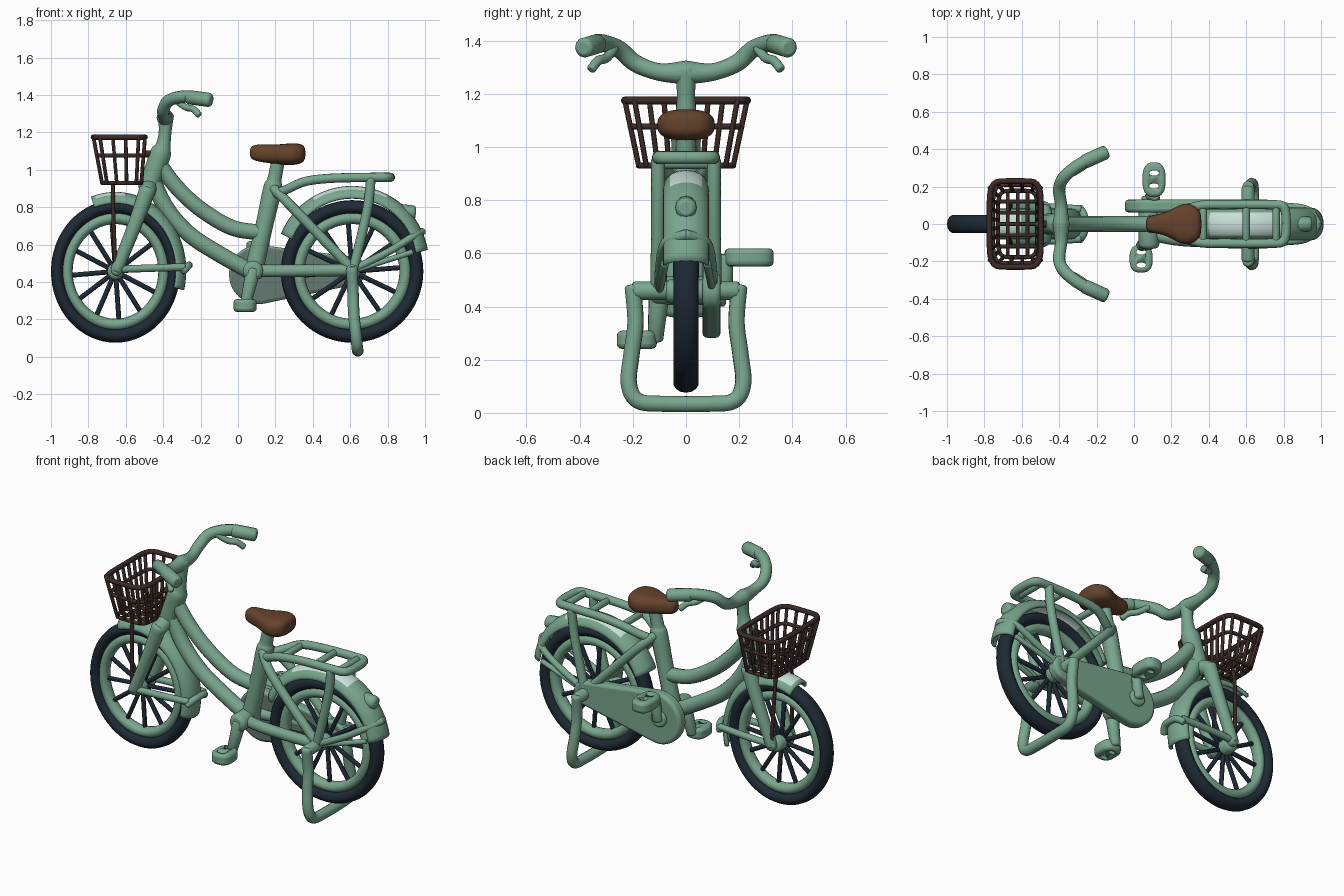
import bpy, bmesh, math
from mathutils import Vector as V

if "Cube" in bpy.data.objects:
    bpy.data.objects.remove(bpy.data.objects["Cube"])


def material(name, rgb):
    m = bpy.data.materials.new(name)
    m.diffuse_color = (*rgb, 1)
    m.use_nodes = True
    m.node_tree.nodes["Principled BSDF"].inputs["Base Color"].default_value = m.diffuse_color
    return m


GREEN = material("sage green", (0.19, 0.38, 0.27))
NAVY = material("dark navy", (0.013, 0.023, 0.035))
BROWN = material("saddle brown", (0.13, 0.055, 0.025))
WICKER = material("dark basket brown", (0.045, 0.024, 0.02))
PALE = material("pale mint", (0.58, 0.74, 0.68))
GREY = material("grey green", (0.13, 0.19, 0.165))


def add(name, data, *mats):
    ob = bpy.data.objects.new(name, data)
    bpy.context.collection.objects.link(ob)
    for m in mats:
        data.materials.append(m)
    return ob


def smooth(ob, angle=40):
    bpy.ops.object.select_all(action='DESELECT')
    ob.select_set(True)
    bpy.context.view_layer.objects.active = ob
    bpy.ops.object.shade_smooth_by_angle(angle=math.radians(angle))


def catmull(p, cyclic, n=6):
    """Smooth path through 4D points (x, y, z, radius)."""
    k, out = len(p), []
    get = (lambda i: p[i % k]) if cyclic else (lambda i: p[max(0, min(k - 1, i))])
    for i in range(k if cyclic else k - 1):
        a, b, c, d = (get(i + j) for j in (-1, 0, 1, 2))
        for s in range(n):
            t = s / n
            out.append(0.5 * (2 * b + (c - a) * t + (2 * a - 5 * b + 4 * c - d) * t * t
                              + (3 * b - a - 3 * c + d) * t ** 3))
    return out if cyclic else out + [p[-1]]


def tubes(name, paths, r, mat, cyclic=False, res=4):
    """Round tubes along paths; a 4th coordinate overrides the radius."""
    cu = bpy.data.curves.new(name, 'CURVE')
    cu.dimensions, cu.bevel_depth, cu.bevel_resolution, cu.use_fill_caps = '3D', 1, res, True
    for path in paths:
        pts = [V((*q, r)) if len(q) == 3 else V(q) for q in path]
        if len(pts) > 2:
            pts = catmull(pts, cyclic)
        if not cyclic:  # softly rounded ends
            for end, nxt in ((0, 1), (-1, -2)):
                e = pts[end]
                d = (e.xyz - pts[nxt].xyz).normalized()
                cap = [V((*(e.xyz + d * e.w * o), e.w * s)) for o, s in ((0.25, 0.9), (0.4, 0.6))]
                pts = cap[::-1] + pts if end == 0 else pts + cap
        sp = cu.splines.new('POLY')
        sp.points.add(len(pts) - 1)
        for q, v in zip(sp.points, pts):
            q.co, q.radius = (*v.xyz, 1), v.w
        sp.use_cyclic_u, sp.use_smooth = cyclic, True
    ob = add(name, cu, mat)
    bpy.ops.object.select_all(action='DESELECT')
    ob.select_set(True)
    bpy.context.view_layer.objects.active = ob
    bpy.ops.object.convert(target='MESH')
    return ob


def both(path):
    return [path, [(q[0], -q[1], *q[2:]) for q in path]]


def ring(name, c, major, minor, sx, wide, mat):
    bpy.ops.mesh.primitive_torus_add(location=c, rotation=(math.pi / 2, 0, 0), major_segments=64,
                                     minor_segments=14, major_radius=major, minor_radius=minor)
    ob = bpy.context.object
    ob.name, ob.scale = name, (sx, 1, wide)
    ob.data.materials.append(mat)
    smooth(ob, 180)


def fender(name, c, sx, a0, a1, r0, r1, w, h, pale):
    """Arched strip around a wheel, with a pale band along part of the crown."""
    bm, n, m = bmesh.new(), 36, 12
    rows = []
    for i in range(n + 1):
        a = math.radians(a0 + (a1 - a0) * i / n)
        row = []
        for j in range(m + 1):
            t = math.pi * (j / m - 0.5)
            r = r0 + (r1 - r0) * max(0, math.sin(a)) - h * (1 - math.cos(t))
            row.append(bm.verts.new((c[0] + sx * r * math.cos(a), w * math.sin(t), c[2] + r * math.sin(a))))
        rows.append(row)
    for i in range(n):
        deg = a0 + (a1 - a0) * (i + 0.5) / n
        for j in range(m):
            f = bm.faces.new((rows[i][j], rows[i][j + 1], rows[i + 1][j + 1], rows[i + 1][j]))
            f.material_index = int(pale[0] < deg < pale[1] and 3 <= j < m - 3)
    bmesh.ops.recalc_face_normals(bm, faces=bm.faces)
    me = bpy.data.meshes.new(name)
    bm.to_mesh(me)
    ob = add(name, me, GREEN, PALE)
    so = ob.modifiers.new("thickness", 'SOLIDIFY')
    so.thickness, so.offset = 0.014, 0
    smooth(ob)


def slab(name, outline, axis, lo, hi, bev, *mats):
    """Extrude a 2D outline along y or z with rounded edges."""
    bm = bmesh.new()
    put = (lambda u, v, d: (u, d, v)) if axis == 'y' else (lambda u, v, d: (u, v, d))
    f = bm.faces.new([bm.verts.new(put(u, v, lo)) for u, v in outline])
    g = bmesh.ops.extrude_face_region(bm, geom=[f])['geom']
    bmesh.ops.translate(bm, verts=[e for e in g if isinstance(e, bmesh.types.BMVert)], vec=put(0, 0, hi - lo))
    bmesh.ops.recalc_face_normals(bm, faces=bm.faces)
    if len(mats) > 1:  # inner side gets the second colour
        for f in bm.faces:
            f.material_index = int(f.normal.y < -0.9)
    me = bpy.data.meshes.new(name)
    bm.to_mesh(me)
    ob = add(name, me, *mats)
    b = ob.modifiers.new("soft edge", 'BEVEL')
    b.width, b.segments, b.limit_method = bev, 3, 'ANGLE'
    smooth(ob)
    return ob


def oval(cx, cy, rx, ry, e=1.0, n=32):
    out = []
    for i in range(n):
        a = 2 * math.pi * i / n
        c, s = math.cos(a), math.sin(a)
        out.append((cx + rx * math.copysign(abs(c) ** e, c), cy + ry * math.copysign(abs(s) ** e, s)))
    return out


# Wheels: tyre, rim, hub, spokes
F, R = (-0.655, 0, 0.457), (0.61, 0, 0.457)
for side, c, sx in (("front", F, 0.905), ("rear", R, 1.0)):
    ring(side + "_tyre", c, 0.344, 0.037, sx, 1.3, NAVY)
    ring(side + "_rim", c, 0.285, 0.032, sx, 1.15, GREEN)
    spokes = []
    for i in range(12):
        a = 2 * math.pi * (i + 0.15) / 12
        spokes.append([(c[0] + sx * d * math.cos(a), 0, c[2] + d * math.sin(a)) for d in (0.03, 0.275)])
    tubes(side + "_spokes", spokes, 0.013, NAVY, res=2)
    tubes(side + "_hub", [[(c[0], -0.06, c[2]), (c[0], 0.06, c[2])]], 0.045, GREEN)
tubes("front_axle", [[(-0.648, -0.1, 0.465), (-0.648, 0.1, 0.465)]], 0.032, GREEN)
tubes("rear_axle", [[(0.61, -0.19, 0.46), (0.61, 0.19, 0.46)]], 0.035, GREEN)

# Fenders and their stays
fender("front_fender", F, 0.905, -14, 110, 0.41, 0.418, 0.075, 0.055, (82, 108))
fender("rear_fender", R, 1.0, 16, 152, 0.4, 0.45, 0.08, 0.06, (64, 118))
tubes("front_fender_stays", both([(-0.648, 0.09, 0.468), (-0.45, 0.09, 0.475), (-0.29, 0.08, 0.48)]), 0.02, GREEN)
tubes("front_fender_hoop", [[(-0.29, -0.085, 0.46), (-0.268, -0.05, 0.485), (-0.262, 0, 0.49),
                             (-0.268, 0.05, 0.485), (-0.29, 0.085, 0.46)]], 0.02, GREEN)
tubes("rear_fender_stays", both([(0.62, 0.1, 0.47), (0.8, 0.095, 0.56), (0.93, 0.075, 0.64), (0.985, 0, 0.67)]),
      0.02, GREEN)
tubes("rear_fender_lower_stays", both([(0.62, 0.1, 0.46), (0.93, 0.08, 0.56)]), 0.015, GREEN)
tubes("tail_light", [[(0.87, 0, 0.775, 0.042), (0.935, 0, 0.77, 0.04)]], 0.04, GREEN)

# Frame
tubes("head_tube", [[(-0.385, 0, 1.29, 0.042), (-0.39, 0, 1.2, 0.034), (-0.4, 0, 1.13, 0.04), (-0.413, 0, 1.09, 0.056),
                     (-0.445, 0, 1.0, 0.055), (-0.48, 0, 0.9, 0.055)]], 0.05, GREEN)
tubes("fork_crown", [[(-0.487, -0.075, 0.88), (-0.475, 0, 0.91), (-0.487, 0.075, 0.88)]], 0.045, GREEN)
tubes("fork_legs", both([(-0.485, 0.078, 0.89, 0.045), (-0.55, 0.085, 0.71, 0.038), (-0.648, 0.088, 0.465, 0.034)]),
      0.038, GREEN)
tubes("upper_frame_tube", [[(-0.42, 0, 1.03), (-0.33, 0, 0.91), (-0.2, 0, 0.79), (-0.03, 0, 0.69), (0.13, 0, 0.665)]],
      0.042, GREEN)
tubes("lower_frame_tube", [[(-0.46, 0, 0.95), (-0.38, 0, 0.79), (-0.26, 0, 0.655), (-0.1, 0, 0.55), (0.08, 0, 0.45)]],
      0.044, GREEN)
tubes("seat_tube", [[(0.215, 0, 1.05, 0.036), (0.195, 0, 0.95, 0.038), (0.185, 0, 0.9, 0.05), (0.14, 0, 0.7, 0.047),
                     (0.08, 0, 0.44, 0.05)]], 0.045, GREEN)
tubes("bottom_bracket", [[(0.08, -0.11, 0.46), (0.08, 0.1, 0.46)]], 0.055, GREEN)
tubes("chain_stays", both([(0.08, 0.05, 0.46), (0.25, 0.085, 0.46), (0.61, 0.1, 0.465)]), 0.033, GREEN)
tubes("seat_stays", both([(0.19, 0.03, 0.9), (0.3, 0.085, 0.79), (0.61, 0.1, 0.47)]), 0.027, GREEN)

# Handlebar, grips, brake levers
tubes("handlebar", [[(-0.39, 0, 1.28, 0.045), (-0.39, y * 0.1, 1.282), (-0.4, y * 0.19, 1.315), (-0.37, y * 0.255, 1.37),
                     (-0.28, y * 0.325, 1.392), (-0.16, y * 0.38, 1.375)] for y in (1, -1)], 0.033, GREEN)
tubes("grips", both([(-0.26, 0.335, 1.388), (-0.155, 0.382, 1.374)]), 0.038, GREEN)
tubes("brake_levers", both([(-0.33, 0.27, 1.37), (-0.28, 0.3, 1.335), (-0.24, 0.33, 1.325), (-0.21, 0.355, 1.295)]),
      0.018, GREEN)

# Saddle lofted from rounded cross-sections
bm = bmesh.new()
rows = []
for x, w, z, h in ((0.062, 0.03, 1.092, 0.028), (0.09, 0.046, 1.092, 0.046), (0.17, 0.06, 1.085, 0.05),
                   (0.225, 0.095, 1.082, 0.055), (0.28, 0.117, 1.083, 0.06), (0.335, 0.095, 1.086, 0.056),
                   (0.362, 0.055, 1.088, 0.034)):
    rows.append([bm.verts.new((x, u, v)) for u, v in oval(0, z, w, h, 0.75, 20)])
for a, b in zip(rows, rows[1:]):
    for j in range(20):
        bm.faces.new((a[j], a[(j + 1) % 20], b[(j + 1) % 20], b[j]))
bm.faces.new(rows[0])
bm.faces.new(rows[-1])
bmesh.ops.recalc_face_normals(bm, faces=bm.faces)
me = bpy.data.meshes.new("saddle")
bm.to_mesh(me)
saddle = add("saddle", me, BROWN)
saddle.modifiers.new("round", 'SUBSURF').levels = 2
smooth(saddle, 180)

# Rear rack
tubes("rack_rails", both([(0.2, 0.03, 0.87), (0.27, 0.07, 0.9), (0.36, 0.1, 0.938), (0.5, 0.103, 0.955),
                          (0.72, 0.103, 0.96), (0.8, 0.09, 0.96), (0.815, 0, 0.96)]), 0.025, GREEN)
tubes("rack_crossbars", [[(x, -0.1, z), (x, 0.1, z)] for x, z in ((0.37, 0.938), (0.6, 0.957), (0.76, 0.96))],
      0.02, GREEN)
tubes("rack_struts", both([(0.71, 0.105, 0.95), (0.69, 0.105, 0.78), (0.615, 0.108, 0.46)]), 0.026, GREEN)

# Double-legged stand
half = [(0.61, 0.2, 0.47), (0.615, 0.19, 0.34), (0.62, 0.205, 0.22), (0.632, 0.215, 0.11), (0.638, 0.18, 0.045),
        (0.64, 0.08, 0.034)]
tubes("stand", [half + both(half)[1][::-1]], 0.031, GREEN)

# Chain guard: hull of a large and a small circle
c1, r1, c2, r2 = (0.11, 0.44), 0.158, (0.61, 0.46), 0.075
tilt, ac = math.atan2(c2[1] - c1[1], c2[0] - c1[0]), math.acos((r1 - r2) / math.dist(c1, c2))
outline = []
for c, r, s, e in ((c1, r1, ac, 2 * math.pi - ac), (c2, r2, -ac, ac)):
    for i in range(25):
        a = tilt + s + (e - s) * i / 24
        outline.append((c[0] + r * math.cos(a), c[1] + r * math.sin(a)))
slab("chain_guard", outline, 'y', 0.062, 0.13, 0.018, GREEN, GREY)
slab("chain_guard_boss", oval(0.09, 0.45, 0.05, 0.05), 'y', 0.12, 0.15, 0.012, GREEN)

# Cranks and pedals with two slots each
tubes("cranks", [[(0.08, -0.1, 0.46, 0.04), (0.04, -0.115, 0.28, 0.03)],
                 [(0.09, 0.145, 0.45, 0.032), (0.11, 0.15, 0.585, 0.028)]], 0.03, GREEN)
for name, x, y0, y1, z in (("front_pedal", 0.038, -0.26, -0.11, 0.275), ("back_pedal", 0.107, 0.145, 0.33, 0.585)):
    ym = (y0 + y1) / 2
    ped = slab(name, oval(x, ym, 0.062, (y1 - y0) / 2, 0.75), 'z', z - 0.034, z + 0.034, 0.018, GREEN)
    for k in (-0.035, 0.035):
        cut = slab(name + "_slot_cutter", oval(x, ym + k, 0.026, 0.014, 1, 16), 'z', z - 0.1, z + 0.1, 0.001, GREEN)
        cut.hide_render = True
        cut.hide_set(True)
        bo = ped.modifiers.new("slot", 'BOOLEAN')
        bo.object, bo.solver = cut, 'EXACT'


# Basket: rings, uprights and base grid
def level(t):  # centre x, half x, half y, z from base (0) to rim (1)
    return -0.622 - 0.013 * t, 0.105 + 0.033 * t, 0.178 + 0.052 * t, 0.93 + 0.245 * t


def loop(t):
    cx, hx, hy, z = level(t)
    return [(u, v, z) for u, v in oval(cx, 0, hx, hy, 0.35, 40)]


def post(u, v):
    return [(level(t)[0] + u * level(t)[1], v * level(t)[2], level(t)[3]) for t in (0, 1)]


tubes("basket_rim", [loop(1)], 0.015, WICKER, True, 2)
tubes("basket_rings", [loop(0), loop(0.6)], 0.011, WICKER, True, 2)
posts = [post(u, v) for u in (-1, 1) for v in (-0.84, -0.6, -0.36, -0.12, 0.12, 0.36, 0.6, 0.84)]
posts += [post(u, v) for v in (-1, 1) for u in (-0.75, -0.25, 0.25, 0.75)]
tubes("basket_uprights", posts, 0.010, WICKER, res=2)
base = [[(-0.727, y, 0.93), (-0.517, y, 0.93)] for y in (-0.12, -0.06, 0, 0.06, 0.12)]
base += [[(x, -0.175, 0.93), (x, 0.175, 0.93)] for x in (-0.675, -0.622, -0.57)]
tubes("basket_base", base, 0.010, WICKER, res=2)
tubes("basket_legs", both([(-0.668, 0.07, 0.93), (-0.668, 0.085, 0.8), (-0.655, 0.1, 0.47)]), 0.011, WICKER, res=2)
tubes("basket_bracket", [[(-0.5, 0, 1.085), (-0.42, 0, 1.085)]], 0.018, WICKER)
